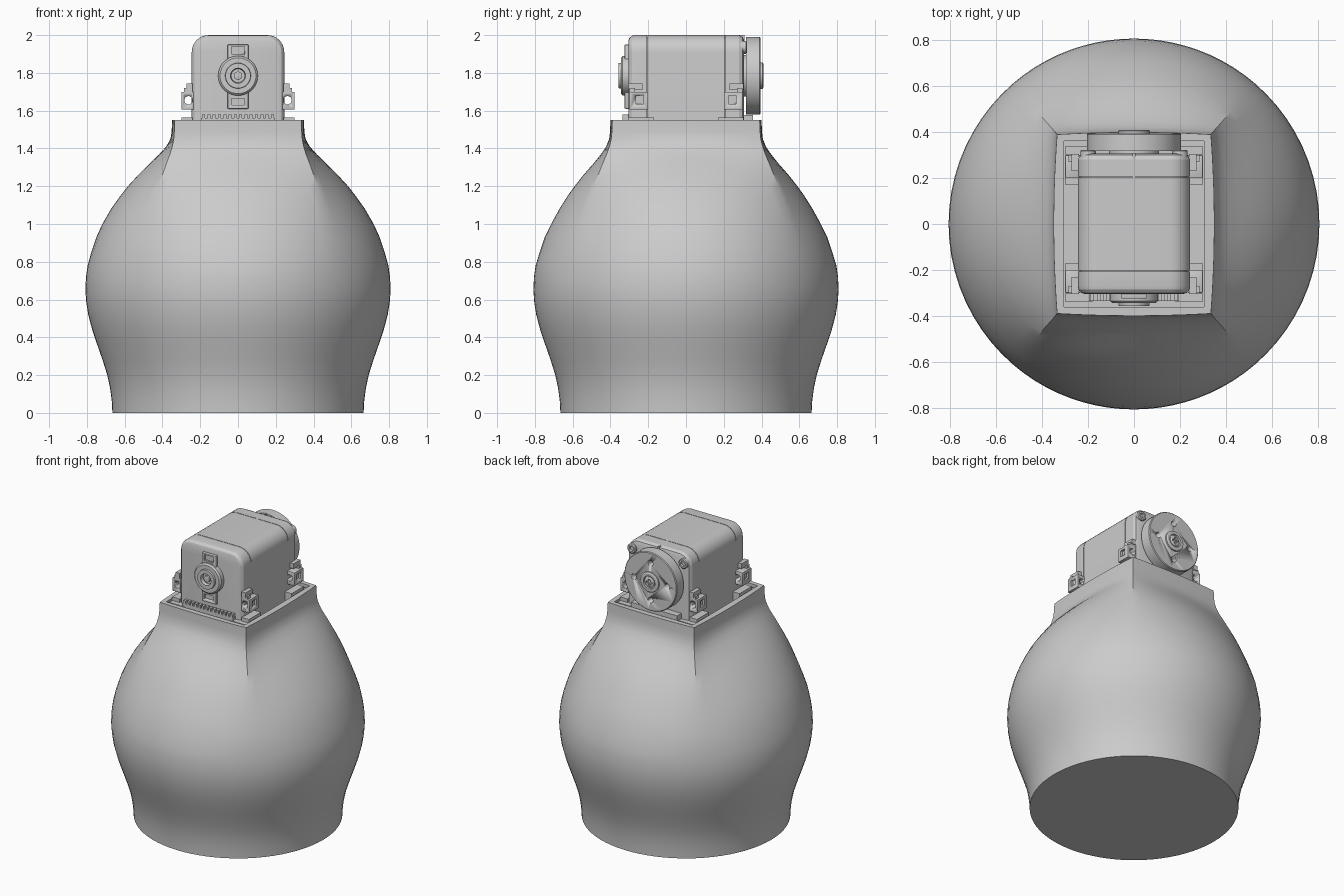
import bpy, bmesh, math
from mathutils import Matrix

if "Cube" in bpy.data.objects:
    bpy.data.objects.remove(bpy.data.objects["Cube"])


def finish(name, bm, angle=25, bevel=0):
    bmesh.ops.recalc_face_normals(bm, faces=bm.faces)
    me = bpy.data.meshes.new(name)
    bm.to_mesh(me)
    bm.free()
    ob = bpy.data.objects.new(name, me)
    bpy.context.collection.objects.link(ob)
    bpy.ops.object.select_all(action='DESELECT')
    bpy.context.view_layer.objects.active = ob
    ob.select_set(True)
    if bevel:
        m = ob.modifiers.new("bevel", 'BEVEL')
        m.width, m.segments, m.limit_method = bevel, 2, 'ANGLE'
        bpy.ops.object.modifier_apply(modifier=m.name)
    bpy.ops.object.shade_smooth_by_angle(angle=math.radians(angle))
    return ob


def loft(name, rings, **kw):
    bm = bmesh.new()
    vs = [[bm.verts.new(p) for p in r] for r in rings]
    n = len(vs[0])
    for a, b in zip(vs, vs[1:]):
        for i in range(n):
            bm.faces.new((a[i], a[(i + 1) % n], b[(i + 1) % n], b[i]))
    bm.faces.new(vs[0])
    bm.faces.new(vs[-1])
    return finish(name, bm, **kw)


def box(name, x0, x1, y0, y1, z0, z1, bevel=0):
    rect = [(x0, y0), (x1, y0), (x1, y1), (x0, y1)]
    return loft(name, [[(x, y, z) for x, y in rect] for z in (z0, z1)], bevel=bevel)


def turned(name, x, z, profile, n=48):
    """Stack of circles along y: profile is (radius, y) pairs."""
    ang = [2 * math.pi * i / n for i in range(n)]
    return loft(name, [[(x + r * math.cos(a), y, z + r * math.sin(a)) for a in ang]
                       for r, y in profile])


def cut(ob, cutter):
    cutter.hide_render = True
    m = ob.modifiers.new("cut", 'BOOLEAN')
    m.operation, m.solver, m.object = 'DIFFERENCE', 'EXACT', cutter
    bpy.context.view_layer.objects.active = ob
    bpy.ops.object.modifier_apply(modifier=m.name)
    bpy.data.objects.remove(cutter)


# Pedestal: round foot swelling, then turning into a four-sided collar
def arc(mid, half, corner, n=20):
    """Points (out, along) bulging from corner to mid and back."""
    s = mid - corner
    R = (s * s + half * half) / (2 * s)
    t = math.atan2(half, R - s)
    return [(mid - R + R * math.cos(a), R * math.sin(a))
            for a in (t * (2 * i / n - 1) for i in range(n))]


def section(z, mx, my, cx, cy):
    xs, ys = arc(mx, cy, cx), arc(my, cx, cy)
    return ([(o, a, z) for o, a in xs] + [(-a, o, z) for o, a in ys] +
            [(-o, -a, z) for o, a in xs] + [(a, -o, z) for o, a in ys])


round_part = [(0, .665), (.06, .668), (.13, .677), (.2, .692), (.28, .717), (.36, .745),
              (.44, .772), (.52, .793), (.59, .804), (.65, .808), (.72, .805), (.78, .796)]
rings = [section(z, r, r, r * .648, r * .762) for z, r in round_part]
square_part = [(.85, .777, .775, .508, .597), (.93, .75, .748, .492, .576),
               (1.0, .718, .714, .475, .557), (1.08, .672, .67, .455, .532),
               (1.15, .622, .626, .435, .508), (1.2, .583, .59, .42, .49),
               (1.26, .528, .543, .4, .465), (1.32, .468, .49, .379, .441),
               (1.37, .416, .45, .36, .42), (1.41, .38, .423, .348, .406),
               (1.45, .358, .407, .34, .396), (1.49, .351, .402, .337, .392),
               (1.55, .35, .4, .335, .39)]
rings += [section(*row) for row in square_part]
rings += [section(z, .306, .363, .305, .362) for z in (1.55, 1.2)]
loft("pedestal", rings)


# Motor casing: rounded-top outline extruded along y in three shells
def case_outline(w, z0, z1, r, n=8):
    pts = [(-w, z0), (w, z0)]
    for cx, start in ((w - r, 0), (r - w, math.pi / 2)):
        pts += [(cx + r * math.cos(start + math.pi / 2 * i / n),
                 z1 - r + r * math.sin(start + math.pi / 2 * i / n)) for i in range(n + 1)]
    return pts


def shell(name, layers):
    """layers: (y, inset)"""
    return loft(name, [[(x, y, z) for x, z in case_outline(.245 - i, 1.2, 2 - i, .09 - i)]
                       for y, i in layers])


shell("motor_core", [(-.29, .012), (.29, .012)])
shell("front_shell", [(-.305, .03), (-.3, .015), (-.285, .003), (-.27, 0), (-.207, 0)])
shell("middle_shell", [(-.203, 0), (.203, 0)])
shell("rear_shell", [(.207, 0), (.28, 0), (.3, .01), (.308, .03)])

# Front idler boss on a vertical strip
strip = box("front_strip", -.055, .055, -.325, -.295, 1.61, 1.95, .004)
for z0, z1 in ((1.9, 1.94), (1.63, 1.665)):
    cut(strip, box("slot_cutter", -.035, .035, -.4, -.312, z0, z1))
turned("front_boss", 0, 1.785,
       [(.105, -.29), (.105, -.335), (.095, -.345), (.068, -.345), (.066, -.358),
        (.04, -.358), (.036, -.335)])
turned("front_boss_pin", 0, 1.785, [(.022, -.33), (.022, -.35), (.016, -.352)], 24)

# Output horn with four bolt holes and a central screw
horn = turned("output_horn", 0, 1.785,
              [(.205, .318), (.205, .39), (.2, .395)], 64)
for i in range(4):
    a = i * math.pi / 2
    cut(horn, turned("hole_cutter", .13 * math.cos(a), 1.785 + .13 * math.sin(a),
                     [(.02, .29), (.02, .42)], 20))
turned("horn_neck", 0, 1.785, [(.11, .29), (.11, .32)])
turned("horn_hub", 0, 1.785, [(.07, .38), (.07, .405), (.062, .41), (.045, .41), (.043, .398)])
screw = turned("horn_screw", 0, 1.785, [(.036, .39), (.036, .404), (.028, .409)], 24)
cut(screw, box("cross_cutter", -.006, .006, .4, .43, 1.762, 1.808))
cut(screw, box("cross_cutter", -.023, .023, .4, .43, 1.779, 1.791))

# Rear corner screws, side mounting lugs, lower frame corners
for s, side in ((1, "right"), (-1, "left")):
    def side_box(name, x0, x1, *rest):
        return box(name, *sorted((s * x0, s * x1)), *rest)

    turned("rear_screw_" + side, s * .2, 1.935,
           [(.034, .27), (.034, .318), (.028, .323), (.017, .323), (.015, .31)], 24)
    for e, end in ((1, "rear"), (-1, "front")):
        tag = end + "_" + side
        ys = sorted((e * .2, e * .3))
        lug = side_box("lug_" + tag, .235, .3, *ys, 1.605, 1.7, .004)
        cut(lug, turned("lug_cutter", s * .262, 1.655, [(.022, -.5), (.022, .5)], 20))
        cut(lug, side_box("lug_notch", .284, .35, *sorted((e * .225, e * .265)), 1.635, 1.68))
        side_box("lug_cap_" + tag, .24, .272, *sorted((e * .23, e * .305)), 1.71, 1.745)
        side_box("lug_rib_" + tag, .24, .285, *sorted((e * .27, e * .3)), 1.69, 1.72)
        side_box("lower_frame_" + tag, .24, .298, *sorted((e * .17, e * .305)), 1.2, 1.565)
        side_box("frame_edge_" + tag, .18, .298, *sorted((e * .29, e * .34)), 1.2, 1.54)

# Connector sill with ribs at the front, cable step at the rear
box("front_sill", -.195, .195, -.335, -.29, 1.2, 1.56)
for i in range(14):
    x = -.182 + i * .028
    box("sill_rib_%02d" % i, x - .008, x + .008, -.335, -.295, 1.555, 1.58)
box("rear_sill", -.18, .18, .3, .355, 1.2, 1.578)
box("rear_key", -.006, .006, .2, .31, 1.97, 2.0)
